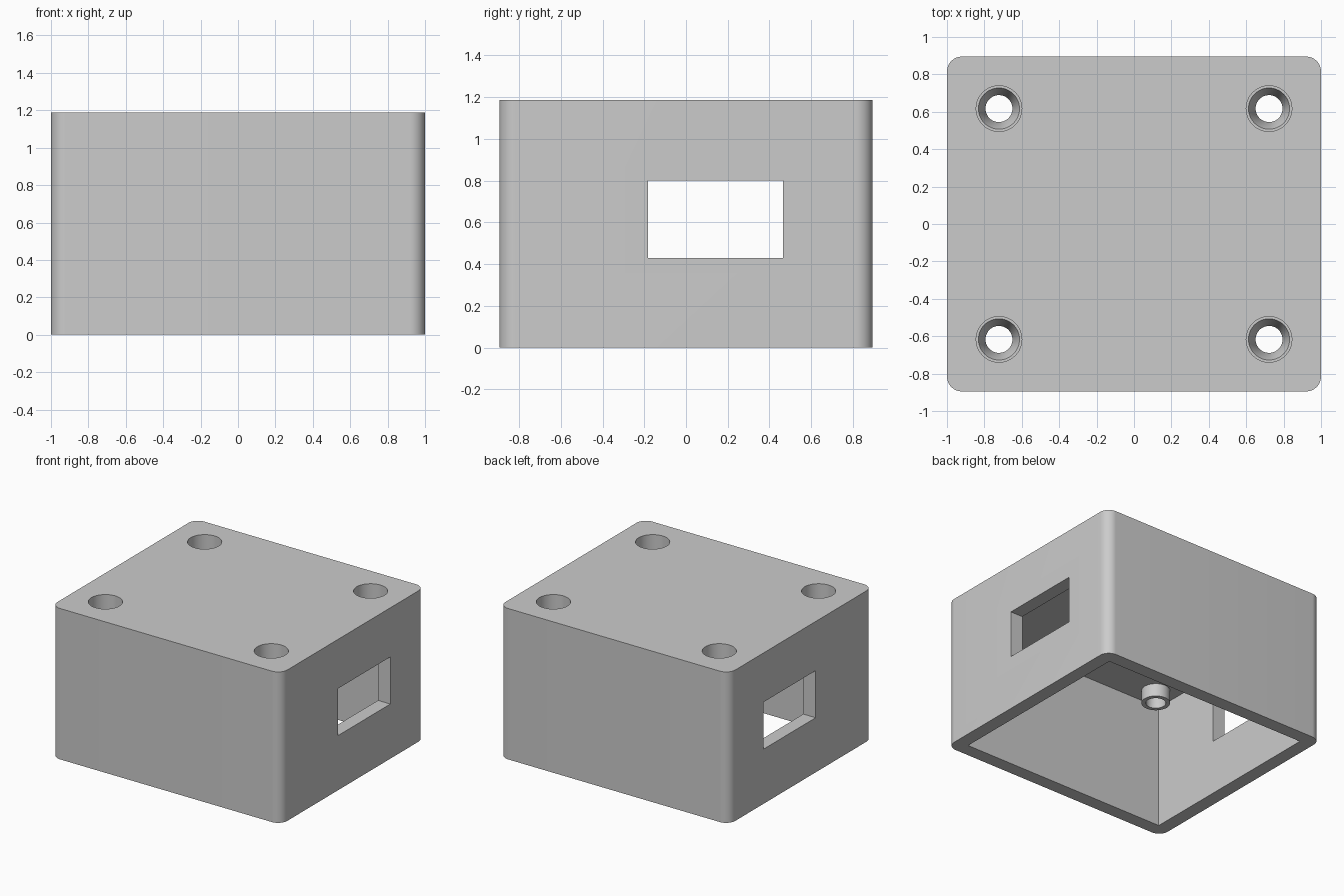
import bpy, bmesh, math

W, D, H = 2.0, 1.79, 1.187      # outer size
WALL, ROOF, CORNER = 0.107, 0.21, 0.08
HOLE_X, HOLE_Y = 0.722, 0.617   # screw positions
BOSS_END = 0.875

cube = bpy.data.objects.get("Cube")
if cube:
    bpy.data.objects.remove(cube, do_unlink=True)

grey = bpy.data.materials.new("grey_plastic")
grey.use_nodes = True
colour = (0.6, 0.6, 0.6, 1)
grey.diffuse_color = colour
grey.node_tree.nodes["Principled BSDF"].inputs["Base Color"].default_value = colour


def make_object(name, bm):
    bmesh.ops.recalc_face_normals(bm, faces=bm.faces)
    mesh = bpy.data.meshes.new(name)
    bm.to_mesh(mesh)
    bm.free()
    mesh.materials.append(grey)
    obj = bpy.data.objects.new(name, mesh)
    bpy.context.collection.objects.link(obj)
    return obj


def box(name, low, high, corner=0):
    bm = bmesh.new()
    bmesh.ops.create_cube(bm, size=1)
    for v in bm.verts:
        v.co = [(a if c < 0 else b) for c, a, b in zip(v.co, low, high)]
    if corner:
        upright = [e for e in bm.edges
                   if abs(e.verts[0].co.z - e.verts[1].co.z) > 0.1]
        bmesh.ops.bevel(bm, geom=upright, offset=corner, segments=12,
                        profile=0.5, affect='EDGES')
    return make_object(name, bm)


def lathe(name, profile, x, y, sides=48):
    """Solid of revolution from (radius, z) pairs, capped at both ends."""
    bm = bmesh.new()
    rings = [[bm.verts.new((x + r * math.cos(2 * math.pi * i / sides),
                            y + r * math.sin(2 * math.pi * i / sides), z))
              for i in range(sides)] for r, z in profile]
    for a, b in zip(rings, rings[1:]):
        for i in range(sides):
            j = (i + 1) % sides
            bm.faces.new((a[i], a[j], b[j], b[i]))
    bm.faces.new(rings[0])
    bm.faces.new(rings[-1])
    return make_object(name, bm)


def combine(target, other, operation):
    mod = target.modifiers.new(operation.lower(), 'BOOLEAN')
    mod.operation, mod.object, mod.solver = operation, other, 'EXACT'
    bpy.context.view_layer.objects.active = target
    bpy.ops.object.modifier_apply(modifier=mod.name)
    bpy.data.objects.remove(other, do_unlink=True)


# Rounded housing, hollow and open underneath
housing = box("housing", (-W / 2, -D / 2, 0), (W / 2, D / 2, H), CORNER)
cavity = box("cavity_cutter", (-W / 2 + WALL, -D / 2 + WALL, -0.2),
             (W / 2 - WALL, D / 2 - WALL, H - ROOF))
combine(housing, cavity, 'DIFFERENCE')

# Rectangular opening through both side walls
opening = box("opening_cutter", (-2, -0.183, 0.43), (2, 0.465, 0.8))
combine(housing, opening, 'DIFFERENCE')

# Screw bosses under the roof with stepped, tapered screw holes
boss_profile = [(0.103, BOSS_END), (0.103, H - ROOF / 2)]
bore_profile = [(0.072, BOSS_END - 0.1), (0.072, 0.97), (0.11, 1.06),
                (0.122, 1.06), (0.122, H + 0.1)]
for x in (-HOLE_X, HOLE_X):
    for y in (-HOLE_Y, HOLE_Y):
        combine(housing, lathe("boss", boss_profile, x, y), 'UNION')
        combine(housing, lathe("bore_cutter", bore_profile, x, y), 'DIFFERENCE')

# Smooth rounded parts, crisp edges
bpy.ops.object.select_all(action='DESELECT')
housing.select_set(True)
bpy.context.view_layer.objects.active = housing
bpy.ops.object.shade_smooth_by_angle(angle=math.radians(30))
